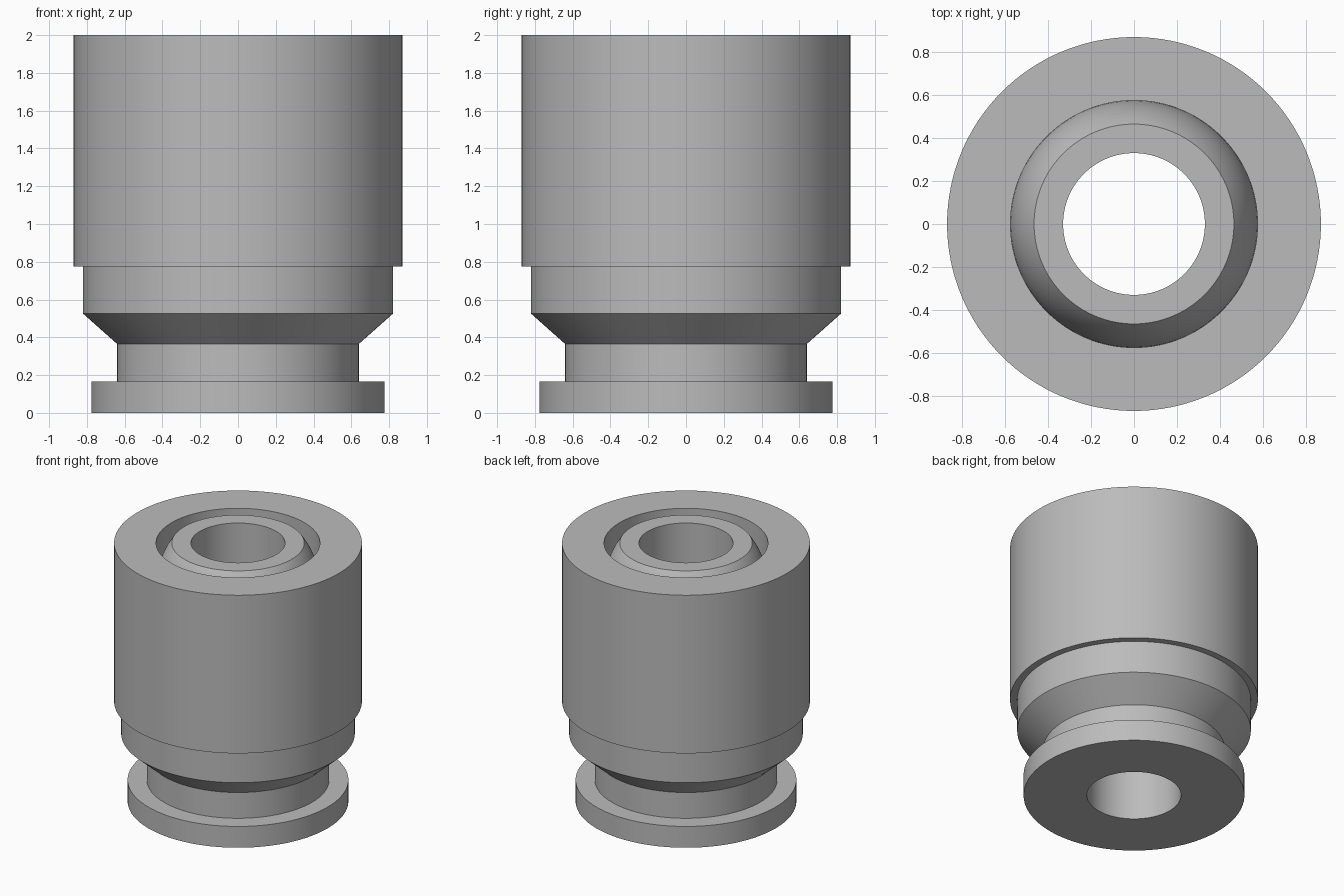
import bpy, math

cube = bpy.data.objects.get("Cube")
if cube:
    bpy.data.objects.remove(cube)

SEGMENTS = 128
BORE = 0.33
SOCKET = 0.575

steel = bpy.data.materials.new("grey_metal")
steel.use_nodes = True
grey = (0.5, 0.5, 0.5, 1)
steel.diffuse_color = grey
steel.node_tree.nodes["Principled BSDF"].inputs["Base Color"].default_value = grey


def lathe(name, profile):
    """Spin a closed (radius, height) profile, listed counter-clockwise, about z."""
    n = len(profile)
    verts = [(r * math.cos(a), r * math.sin(a), z)
             for a in (math.tau * s / SEGMENTS for s in range(SEGMENTS))
             for r, z in profile]
    faces = []
    for s in range(SEGMENTS):
        a, b = s * n, (s + 1) % SEGMENTS * n
        for i in range(n):
            j = (i + 1) % n
            faces.append((a + i, b + i, b + j, a + j))
    mesh = bpy.data.meshes.new(name)
    mesh.from_pydata(verts, [], faces)
    mesh.materials.append(steel)
    obj = bpy.data.objects.new(name, mesh)
    bpy.context.collection.objects.link(obj)
    bpy.ops.object.select_all(action="DESELECT")
    obj.select_set(True)
    bpy.context.view_layer.objects.active = obj
    bpy.ops.object.shade_smooth_by_angle(angle=math.radians(30))
    return obj


# Spherical zone: flat ring on top, widest where it meets the socket wall
ring = 0.465
drop = math.sqrt(SOCKET ** 2 - ring ** 2)
start = math.asin(drop / SOCKET)
centre = 2 - drop
STEPS = 16
arc = [(SOCKET * math.cos(start * k / STEPS), centre + SOCKET * math.sin(start * k / STEPS))
       for k in range(STEPS + 1)]

# Stepped housing with base flange, neck, chamfer, collar, sleeve and domed inner ring
lathe("bearing_housing", [
    (BORE, 0), (0.775, 0), (0.775, 0.165), (0.64, 0.165), (0.64, 0.365),
    (0.82, 0.525), (0.82, 0.775), (0.87, 0.775), (0.87, 2), (SOCKET, 2),
] + arc + [(BORE, 2)])
